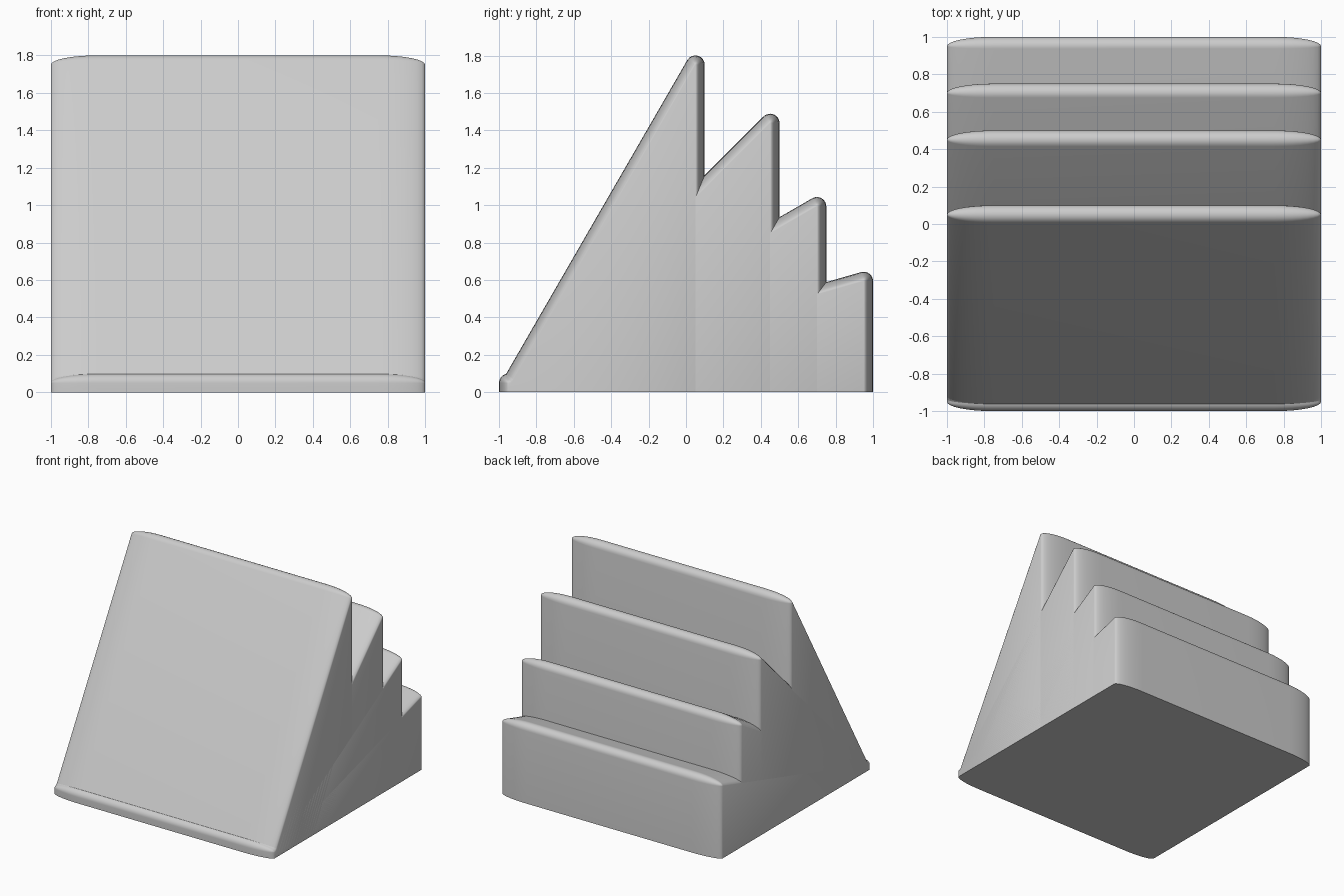
import bpy, bmesh
from math import sin, cos, tan, pi, radians

if "Cube" in bpy.data.objects:
    bpy.data.objects.remove(bpy.data.objects["Cube"])

R = 0.05        # edge rounding seen from the side
RX = 0.25       # edge rounding stretched along the width
STEPS = 8


def wedge(name, back, angle, lip):
    """Wedge with soft edges: front at y=-1, slope rising at angle to a vertical back."""
    a = radians(angle)
    line = lambda y: lip + (y + 1) * tan(a) - R / cos(a)
    y0, y1 = -1 + R, back - R
    # arc centres with start and end direction, counter-clockwise seen from +x
    corners = [(y0, -0.3, pi, 1.5 * pi), (y1, -0.3, 1.5 * pi, 2 * pi),
               (y1, line(y1), 0, pi / 2 + a), (y0, line(y0), pi / 2 + a, pi)]
    bm = bmesh.new()
    # rings across the width, shrinking to a flat cap at each side
    stations = []
    for side in (-1, 1):
        for i in range(STEPS + 1):
            phi = pi / 2 * (1 - i / STEPS) if side < 0 else pi / 2 * i / STEPS
            stations.append((side * (1 - RX + RX * sin(phi)), R * cos(phi)))
    rings = []
    for x, rad in stations:
        ring = []
        for cy, cz, s, e in corners:
            for k in range(STEPS + 1):
                t = s + (e - s) * k / STEPS
                ring.append(bm.verts.new((x, cy + rad * cos(t), cz + rad * sin(t))))
        rings.append(ring)
    n = len(rings[0])
    for r0, r1 in zip(rings, rings[1:]):
        for k in range(n):
            bm.faces.new((r0[k], r0[(k + 1) % n], r1[(k + 1) % n], r1[k]))
    bm.faces.new(rings[0])
    bm.faces.new(rings[-1])
    bmesh.ops.remove_doubles(bm, verts=bm.verts[:], dist=1e-5)
    # flat base at z = 0
    cut = bmesh.ops.bisect_plane(bm, geom=bm.verts[:] + bm.edges[:] + bm.faces[:],
                                 plane_co=(0, 0, 0), plane_no=(0, 0, 1), clear_inner=True)
    rim = [g for g in cut["geom_cut"] if isinstance(g, bmesh.types.BMEdge)]
    bmesh.ops.contextual_create(bm, geom=rim)
    bmesh.ops.recalc_face_normals(bm, faces=bm.faces[:])
    mesh = bpy.data.meshes.new(name)
    bm.to_mesh(mesh)
    bm.free()
    ob = bpy.data.objects.new(name, mesh)
    bpy.context.collection.objects.link(ob)
    bpy.ops.object.select_all(action='DESELECT')
    ob.select_set(True)
    bpy.context.view_layer.objects.active = ob
    bpy.ops.object.shade_smooth_by_angle(angle=radians(35))


# four nested wedges, from steep and short to shallow and deep
wedge("steep_wedge", 0.10, 60, 0.032)
wedge("upper_middle_wedge", 0.50, 45, 0.06)
wedge("lower_middle_wedge", 0.75, 30, 0.07)
wedge("shallow_wedge", 1.00, 16, 0.087)
